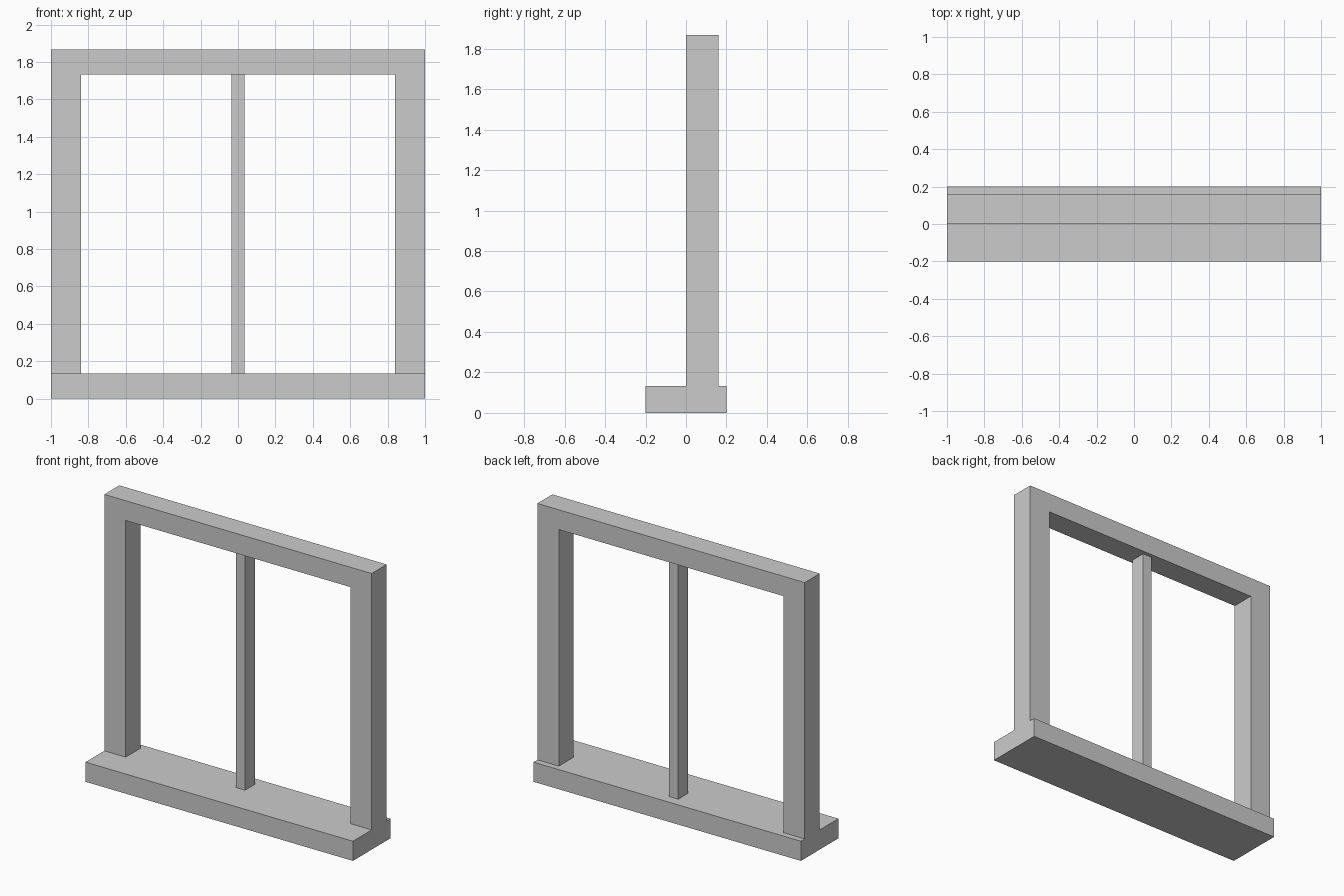
import bpy, bmesh

if "Cube" in bpy.data.objects:
    bpy.data.objects.remove(bpy.data.objects["Cube"])

SILL_TOP = 0.133
TOP = 1.867


def prism(name, profile, y0, y1):
    """Extrude an XZ outline from y0 to y1."""
    bm = bmesh.new()
    face = bm.faces.new([bm.verts.new((x, y0, z)) for x, z in profile])
    ext = bmesh.ops.extrude_face_region(bm, geom=[face], use_keep_orig=True)
    moved = [v for v in ext["geom"] if isinstance(v, bmesh.types.BMVert)]
    bmesh.ops.translate(bm, verts=moved, vec=(0, y1 - y0, 0))
    bmesh.ops.recalc_face_normals(bm, faces=bm.faces)
    mesh = bpy.data.meshes.new(name)
    bm.to_mesh(mesh)
    bm.free()
    obj = bpy.data.objects.new(name, mesh)
    bpy.context.collection.objects.link(obj)
    return obj


def rect(half_width, z0, z1):
    return [(-half_width, z0), (half_width, z0), (half_width, z1), (-half_width, z1)]


# Wide sill at the base
prism("sill", rect(1.0, 0, SILL_TOP), -0.2, 0.2)

# Side posts and header as one mirrored arch outline
half = [(0.84, 1.733), (0.84, SILL_TOP), (1.0, SILL_TOP), (1.0, TOP)]
arch = half + [(-x, z) for x, z in reversed(half)]
prism("frame", arch, 0.0, 0.16)

# Slim centre bar, set in from both frame faces
prism("mullion", rect(0.035, SILL_TOP, 1.733), 0.027, 0.133)
